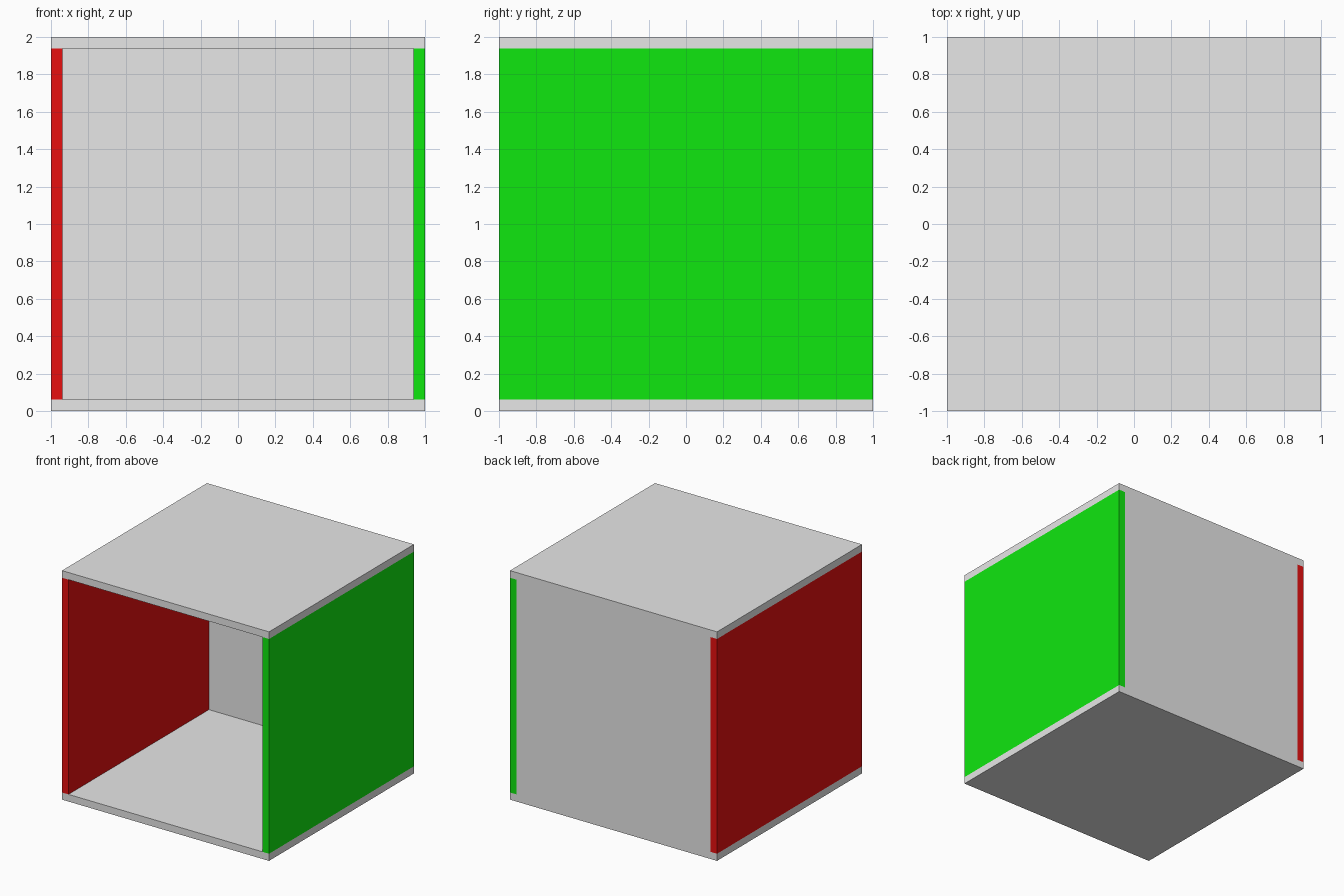
import bpy

cube = bpy.data.objects.get("Cube")
if cube:
    bpy.data.objects.remove(cube, do_unlink=True)

T = 0.0625          # panel thickness
IN = 1.0 - T        # inner half size


def make_material(name, rgb):
    mat = bpy.data.materials.new(name)
    mat.use_nodes = True
    color = (*rgb, 1.0)
    mat.diffuse_color = color
    mat.node_tree.nodes["Principled BSDF"].inputs["Base Color"].default_value = color
    return mat


def panel(name, low, high, mat):
    """Box spanning two opposite corners."""
    center = [(a + b) / 2 for a, b in zip(low, high)]
    bpy.ops.mesh.primitive_cube_add(size=1, location=center)
    obj = bpy.context.object
    obj.name = name
    obj.scale = [b - a for a, b in zip(low, high)]
    bpy.ops.object.transform_apply(location=False, rotation=False, scale=True)
    obj.data.materials.append(mat)
    return obj


white = make_material("white", (0.8, 0.8, 0.8))
red = make_material("red", (0.8, 0.005, 0.005))
green = make_material("green", (0.005, 0.8, 0.005))

# Floor and ceiling slabs cover the full footprint
panel("floor", (-1, -1, 0), (1, 1, T), white)
panel("ceiling", (-1, -1, 2 - T), (1, 1, 2), white)

# Side walls stand between the slabs at full depth
panel("right_wall", (-1, -1, T), (-IN, 1, 2 - T), red)
panel("left_wall", (IN, -1, T), (1, 1, 2 - T), green)

# Back wall fits between the side walls; the front stays open
panel("back_wall", (-IN, IN, T), (IN, 1, 2 - T), white)
